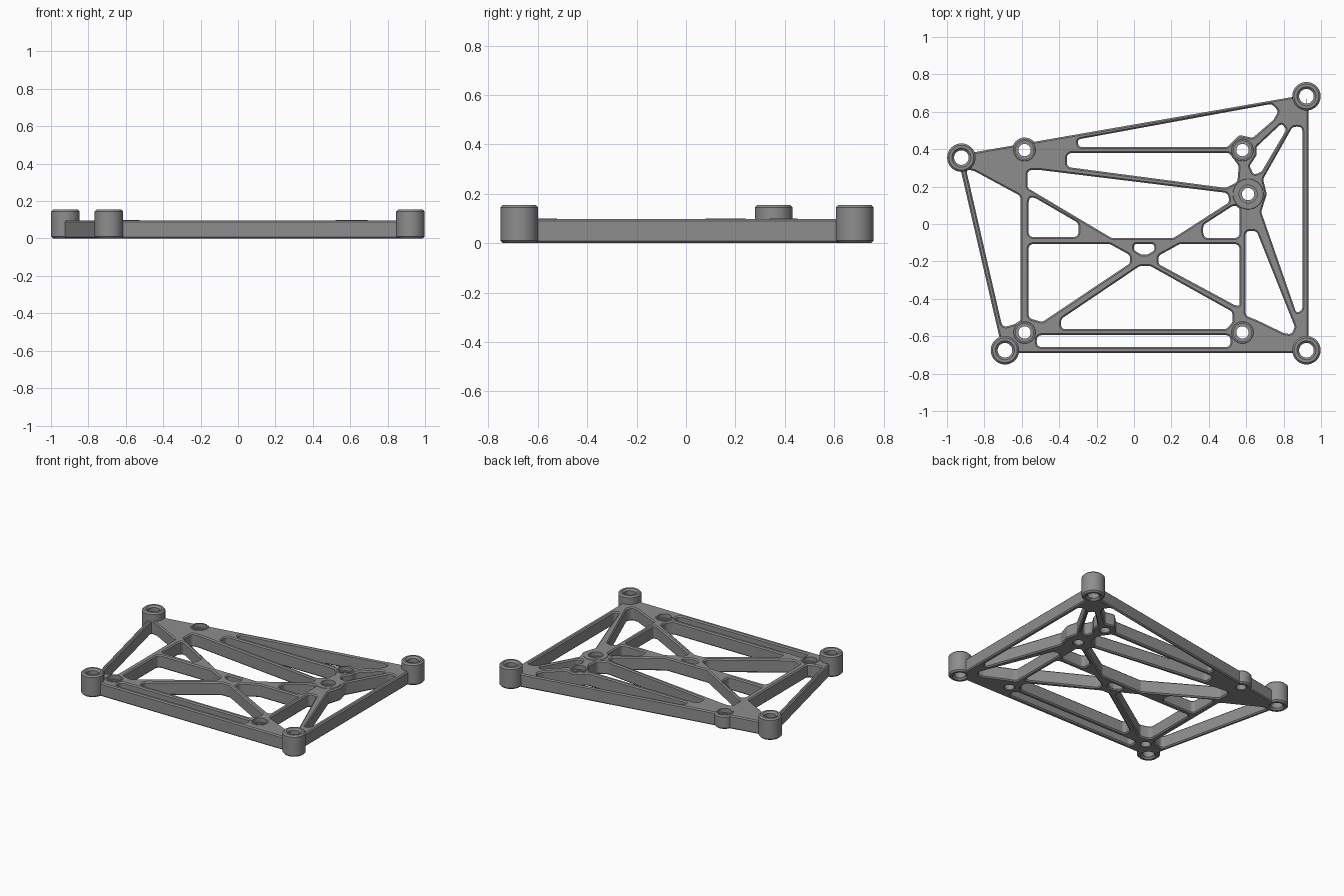
import bpy, bmesh, math
from mathutils import Vector

if "Cube" in bpy.data.objects:
    bpy.data.objects.remove(bpy.data.objects["Cube"])

PLATE_H, POST_H, BEVEL = 0.097, 0.155, 0.008

grey = bpy.data.materials.new("mid_grey")
grey.diffuse_color = (0.27, 0.27, 0.27, 1)
grey.use_nodes = True
grey.node_tree.nodes["Principled BSDF"].inputs["Base Color"].default_value = grey.diffuse_color


def rounded(points, radius, steps=5):
    """Round every corner of a closed polygon."""
    pts = [Vector(p) for p in points]
    out = []
    for i, p in enumerate(pts):
        a, b = pts[i - 1] - p, pts[(i + 1) % len(pts)] - p
        half = a.angle(b) / 2
        d = min(radius / math.tan(half), a.length * 0.45, b.length * 0.45)
        s, e = p + a.normalized() * d, p + b.normalized() * d
        for k in range(steps + 1):
            t = k / steps
            out.append(s * (1 - t) ** 2 + p * 2 * t * (1 - t) + e * t * t)
    return out


def add_spline(curve, pts):
    s = curve.splines.new('POLY')
    s.points.add(len(pts) - 1)
    for sp, p in zip(s.points, pts):
        sp.co = (p[0], p[1], 0, 1)
    s.use_cyclic_u = True


def lathe(name, x, y, profile, n=40):
    """Solid of revolution from a bottom-to-top (radius, z) profile."""
    bm = bmesh.new()
    rings = [[bm.verts.new((x + r * math.cos(2 * math.pi * k / n),
                            y + r * math.sin(2 * math.pi * k / n), z))
              for k in range(n)] for r, z in profile]
    for lo, hi in zip(rings, rings[1:]):
        for k in range(n):
            j = (k + 1) % n
            bm.faces.new((lo[k], lo[j], hi[j], hi[k]))
    bm.faces.new(rings[0][::-1])
    bm.faces.new(rings[-1])
    me = bpy.data.meshes.new(name)
    bm.to_mesh(me)
    bm.free()
    ob = bpy.data.objects.new(name, me)
    me.materials.append(grey)
    return ob


# Plate outline
curve = bpy.data.curves.new("truss_plate", 'CURVE')
curve.dimensions = '2D'
curve.fill_mode = 'BOTH'
curve.extrude = PLATE_H / 2 - BEVEL
curve.bevel_depth = BEVEL
curve.bevel_resolution = 0
curve.offset = -BEVEL
add_spline(curve, [(-0.945, 0.368), (-0.70, -0.69), (0.933, -0.69), (0.933, 0.694)])


def pocket(*pts, r=0.03):
    add_spline(curve, rounded(pts, r))


# Left bay beside the slanted edge
pocket((-0.898, 0.293), (-0.853, 0.283), (-0.607, 0.15), (-0.607, -0.525), (-0.703, -0.555))
# Left small wedge
pocket((-0.564, 0.16), (-0.297, 0.005), (-0.297, -0.07), (-0.564, -0.07))
# Upper middle bay
pocket((-0.57, 0.29), (-0.505, 0.289), (0.50, 0.166), (0.512, 0.118),
       (0.211, -0.075), (-0.12, -0.075), (-0.57, 0.193))
# Tapered slot above it
pocket((-0.358, 0.38), (0.51, 0.38), (0.56, 0.31), (0.553, 0.225), (0.49, 0.193), (-0.36, 0.305))
# Long slot below the back edge
pocket((-0.302, 0.452), (0.735, 0.642), (0.773, 0.604), (0.745, 0.556),
       (0.634, 0.46), (0.564, 0.476), (0.50, 0.412), (-0.297, 0.412), r=0.025)
# Sliver near the back right post
pocket((0.789, 0.538), (0.815, 0.505), (0.682, 0.28), (0.64, 0.262),
       (0.618, 0.31), (0.655, 0.368), (0.655, 0.412), r=0.02)
# Tall right bay
pocket((0.848, 0.52), (0.90, 0.52), (0.90, -0.46), (0.868, -0.476),
       (0.68, 0.065), (0.71, 0.16), (0.69, 0.24))
# Lower right bay
pocket((0.596, -0.037), (0.655, -0.037), (0.86, -0.55), (0.842, -0.59),
       (0.80, -0.583), (0.655, -0.513), (0.596, -0.49))
# Right small wedge
pocket((0.564, 0.10), (0.525, 0.095), (0.37, -0.005), (0.37, -0.075), (0.564, -0.075))
# Tiny centre hole
pocket((0.0, -0.107), (0.107, -0.107), (0.11, -0.14), (0.073, -0.163), (0.038, -0.163), (0.0, -0.14), r=0.02)
# Left, right and front bays of the cross
pocket((-0.564, -0.107), (-0.13, -0.107), (-0.022, -0.166), (-0.02, -0.209), (-0.49, -0.524), (-0.564, -0.503))
pocket((0.245, -0.107), (0.564, -0.107), (0.564, -0.438), (0.537, -0.433), (0.13, -0.214), (0.13, -0.17))
pocket((0.03, -0.225), (0.088, -0.225), (0.527, -0.47), (0.527, -0.524),
       (0.495, -0.562), (-0.39, -0.562), (-0.39, -0.508))
# Slot along the front edge
pocket((-0.52, -0.594), (0.516, -0.594), (0.516, -0.658), (-0.52, -0.658))

# Turn the filled outline into a closed mesh
plate = bpy.data.objects.new("truss_plate", curve)
bpy.context.collection.objects.link(plate)
plate.location.z = PLATE_H / 2
bpy.context.view_layer.objects.active = plate
plate.select_set(True)
bpy.ops.object.convert(target='MESH')
plate = bpy.context.view_layer.objects.active
bpy.ops.object.transform_apply(location=True)
bm = bmesh.new()
bm.from_mesh(plate.data)
bmesh.ops.remove_doubles(bm, verts=bm.verts, dist=0.0002)
bmesh.ops.recalc_face_normals(bm, faces=bm.faces)
bm.to_mesh(plate.data)
bm.free()
plate.data.materials.clear()
plate.data.materials.append(grey)

# Corner posts and flush screw bosses: x, y, outer radius, height, hole radius, recess depth
posts = [(x, y, 0.076, POST_H, 0.039, 0.012) for x, y in
         ((-0.923, 0.355), (0.922, 0.683), (0.922, -0.675), (-0.69, -0.675))]
bosses = [(x, y, 0.067, PLATE_H + 0.002, 0.033, 0.03) for x, y in
          ((-0.585, 0.395), (0.58, 0.395), (0.58, -0.58), (-0.585, -0.58))]
bosses.append((0.61, 0.16, 0.09, PLATE_H + 0.002, 0.033, 0.03))

solids, holes = [], []
for x, y, r, h, hole, depth in posts + bosses:
    c = 0.01
    solids.append(lathe("post", x, y, [(r - c, 0), (r, c), (r, h - c), (r - c, h)]))
    if h == POST_H:   # chamfered bore
        prof = [(hole + 0.022, -0.01), (hole, depth), (hole, h - depth), (hole + 0.022, h + 0.01)]
    else:             # recessed screw head seat
        prof = [(hole + 0.01, -0.005), (hole, 0.005), (hole, h - depth),
                (0.048, h - depth), (0.048, h + 0.01)]
    holes.append(lathe("hole_cutter", x, y, prof))

for op, group in (('UNION', solids), ('DIFFERENCE', holes)):
    for ob in group:
        bpy.context.collection.objects.link(ob)
        ob.hide_render = True
        m = plate.modifiers.new(op.lower(), 'BOOLEAN')
        m.operation, m.object, m.solver = op, ob, 'EXACT'
bpy.context.view_layer.objects.active = plate
plate.select_set(True)
bpy.ops.object.convert(target='MESH')
for ob in solids + holes:
    bpy.data.objects.remove(ob)
bpy.ops.object.shade_smooth_by_angle(angle=math.radians(30))
